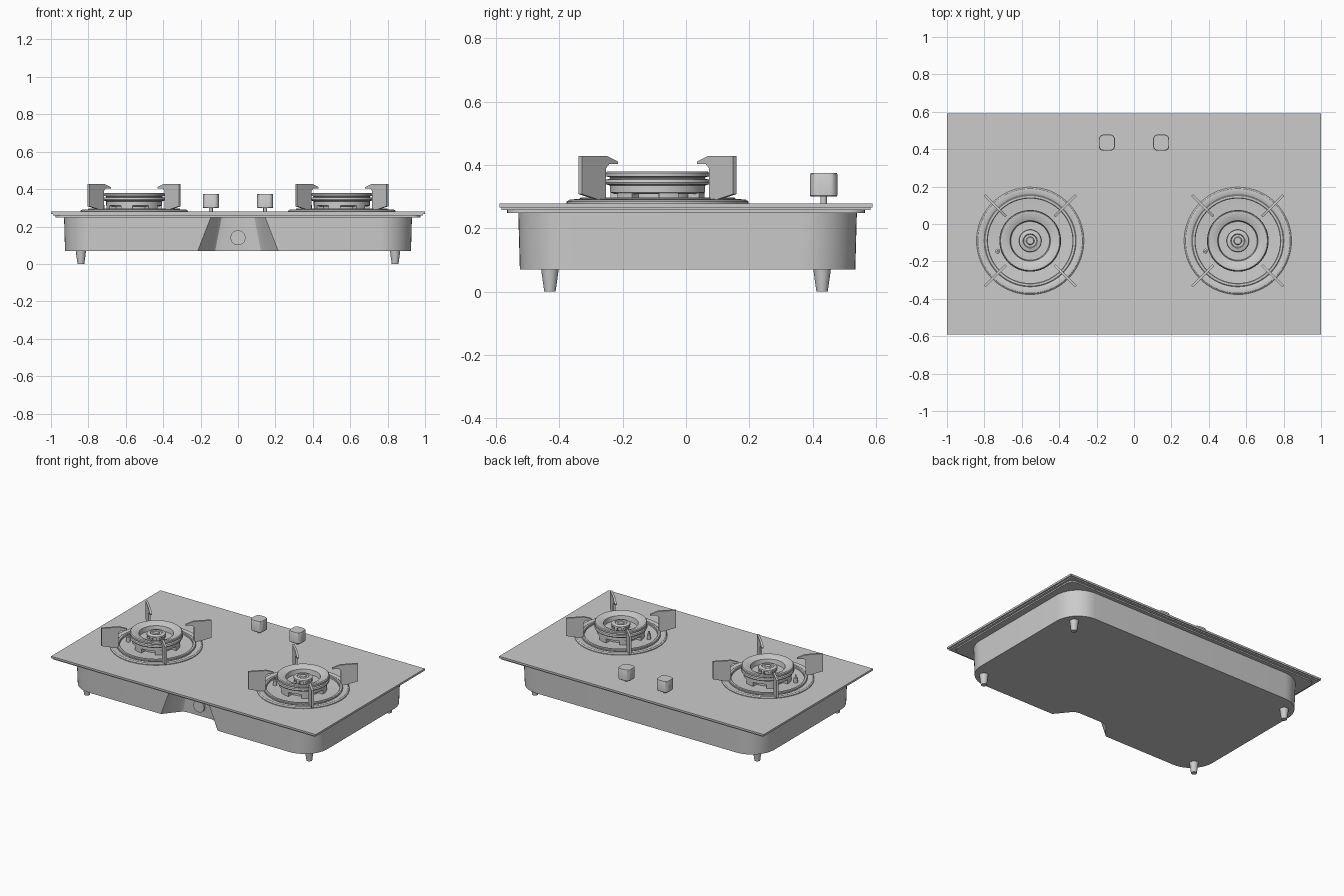
import bpy, bmesh, math
from mathutils import Matrix, Vector

if "Cube" in bpy.data.objects:
    bpy.data.objects.remove(bpy.data.objects["Cube"])


def make(name, bm, smooth=True):
    bmesh.ops.recalc_face_normals(bm, faces=bm.faces)
    me = bpy.data.meshes.new(name)
    bm.to_mesh(me)
    bm.free()
    ob = bpy.data.objects.new(name, me)
    bpy.context.collection.objects.link(ob)
    if smooth:
        bpy.ops.object.select_all(action='DESELECT')
        bpy.context.view_layer.objects.active = ob
        ob.select_set(True)
        bpy.ops.object.shade_smooth_by_angle(angle=math.radians(32))
    return ob


def loft(name, rings, smooth=True):
    """Skin a stack of equal-length 3D rings and cap both ends."""
    bm = bmesh.new()
    vs = [[bm.verts.new(p) for p in r] for r in rings]
    n = len(rings[0])
    for a, b in zip(vs, vs[1:]):
        for i in range(n):
            j = (i + 1) % n
            bm.faces.new((a[i], a[j], b[j], b[i]))
    bm.faces.new(vs[0][::-1])
    bm.faces.new(vs[-1])
    return make(name, bm, smooth)


def lathe(name, profile, center, steps=64):
    """Spin an (r, z) profile round a vertical axis."""
    bm = bmesh.new()
    vs = [bm.verts.new((r, 0, z)) for r, z in profile]
    es = [bm.edges.new(p) for p in zip(vs, vs[1:])]
    bmesh.ops.spin(bm, geom=vs + es, cent=(0, 0, 0), axis=(0, 0, 1),
                   angle=2 * math.pi, steps=steps, use_duplicate=False)
    bmesh.ops.remove_doubles(bm, verts=bm.verts, dist=1e-5)
    bmesh.ops.translate(bm, verts=bm.verts, vec=(center[0], center[1], 0))
    return make(name, bm)


def rounded_rect(x0, x1, y0, y1, r, seg=8):
    """Counter-clockwise outline starting at the front-right corner."""
    pts = []
    for k, (cx, cy) in enumerate([(x1 - r, y0 + r), (x1 - r, y1 - r), (x0 + r, y1 - r), (x0 + r, y0 + r)]):
        for i in range(seg + 1):
            a = math.radians(-90 + 90 * k + 90 * i / seg)
            pts.append((cx + r * math.cos(a), cy + r * math.sin(a)))
    return pts


def slab(name, outline, z0, z1, smooth=True):
    return loft(name, [[(x, y, z) for x, y in outline] for z in (z0, z1)], smooth)


def rect(x, y):
    return [(-x, -y), (x, -y), (x, y), (-x, y)]


# Glass top, backing plate and rim
slab("glass_top", rect(1.0, 0.59), 0.266, 0.279, False)
slab("backing_plate", rect(0.99, 0.583), 0.258, 0.266, False)
slab("mounting_rim", rounded_rect(-0.975, 0.975, -0.565, 0.565, 0.05), 0.249, 0.258)


# Body tray with a tapered recess in the front
def body_ring(z, grow, front, back):
    pts = rounded_rect(-0.925 - grow, 0.925 + grow, -0.525 - grow, 0.535 + grow, 0.17, 12)
    side = [(front, 0.0), (front - 0.012, 0.012), (back + 0.03, 0.09), (back + 0.012, 0.108), (back - 0.02, 0.115)]
    notch = [(-x, d) for x, d in side] + [(x, d) for x, d in side[::-1]]
    return [(x, y, z) for x, y in pts] + [(x, -0.525 - grow + d, z) for x, d in notch]


loft("body_tray", [body_ring(0.07, 0.0, 0.215, 0.11), body_ring(0.25, 0.005, 0.145, 0.075)])

# Gas inlet in the recess
bm = bmesh.new()
bmesh.ops.create_cone(bm, cap_ends=True, segments=32, radius1=0.04, radius2=0.04, depth=0.05,
                      matrix=Matrix.Translation((0, -0.4, 0.14)) @ Matrix.Rotation(math.pi / 2, 4, 'X'))
make("gas_inlet", bm)

# Feet and knobs
for sx in (-1, 1):
    for sy in (-1, 1):
        lathe("foot", [(0, 0), (0.018, 0), (0.028, 0.072), (0, 0.072)], (sx * 0.84, sy * 0.43), 24)
    kx, ky = sx * 0.145, 0.435
    lathe("knob_stem", [(0, 0.275), (0.01, 0.275), (0.01, 0.305), (0, 0.305)], (kx, ky), 16)
    rings = []
    for s, z in ((0.041, 0.3), (0.043, 0.303), (0.043, 0.371), (0.041, 0.375)):
        rings.append([(kx + x, ky + y, z) for x, y in rounded_rect(-s, s, -s, s, 0.025)])
    loft("knob", rings)


def arm(name, c, angle):
    """Flat pan support plate set radially."""
    prof = [(0.345, 0.428), (0.232, 0.428), (0.184, 0.411), (0.184, 0.403), (0.222, 0.403),
            (0.237, 0.39), (0.237, 0.29), (0.26, 0.288), (0.345, 0.308)]
    u = Vector((math.cos(angle), math.sin(angle), 0))
    v = Vector((-u.y, u.x, 0))
    o = Vector((c[0], c[1], 0))
    loft(name, [[o + u * r + v * t + Vector((0, 0, z)) for r, z in prof] for t in (-0.007, 0.007)], False)


def sector(name, c, a, half, r0, r1, z0, z1):
    """Curved block round the burner axis."""
    an = [a + half * (i / 3 - 1) for i in range(7)]
    pts = [(c[0] + r1 * math.cos(t), c[1] + r1 * math.sin(t)) for t in an]
    pts += [(c[0] + r0 * math.cos(t), c[1] + r0 * math.sin(t)) for t in an[::-1]]
    slab(name, pts, z0, z1)


for sx in (-1, 1):
    c = (sx * 0.555, -0.09)
    # Drip tray and pan support ring
    lathe("drip_tray", [(0.287, 0.277), (0.287, 0.284), (0.28, 0.29), (0.262, 0.292), (0.25, 0.287),
                        (0.225, 0.283), (0.0, 0.283)], c, 80)
    lathe("support_ring", [(0.226, 0.283), (0.226, 0.294), (0.23, 0.297), (0.242, 0.297),
                           (0.246, 0.294), (0.246, 0.283)], c, 80)
    for k in range(4):
        arm("pan_support", c, math.pi / 4 + k * math.pi / 2)
    # Burner base blocks
    lathe("burner_hub", [(0.11, 0.28), (0.11, 0.315)], c, 48)
    for k in range(6):
        sector("burner_block", c, k * math.pi / 3 + 0.25, 0.22, 0.1, 0.148, 0.281, 0.312)
    # Grooved burner body with a dished open top
    lathe("burner_body", [(0.0, 0.308), (0.135, 0.308), (0.15, 0.313), (0.15, 0.335), (0.162, 0.339),
                          (0.165, 0.345), (0.162, 0.354), (0.15, 0.357), (0.15, 0.361), (0.163, 0.364),
                          (0.163, 0.375), (0.158, 0.38), (0.142, 0.38), (0.108, 0.366), (0.103, 0.335),
                          (0.0, 0.335)], c)
    # Centre cap with flame teeth
    lathe("centre_cap", [(0.045, 0.335), (0.045, 0.355), (0.06, 0.358), (0.058, 0.366), (0.038, 0.372),
                         (0.034, 0.366), (0.022, 0.366), (0.018, 0.372), (0.0, 0.372)], c, 48)
    for k in range(8):
        sector("flame_tooth", c, k * math.pi / 4, 0.16, 0.04, 0.057, 0.336, 0.358)
    # Ignition pin and small flame sensor boss
    lathe("ignition_pin", [(0.013, 0.28), (0.013, 0.315), (0.006, 0.318), (0.006, 0.335), (0, 0.337)],
          (c[0] - 0.173, c[1] - 0.055), 16)
